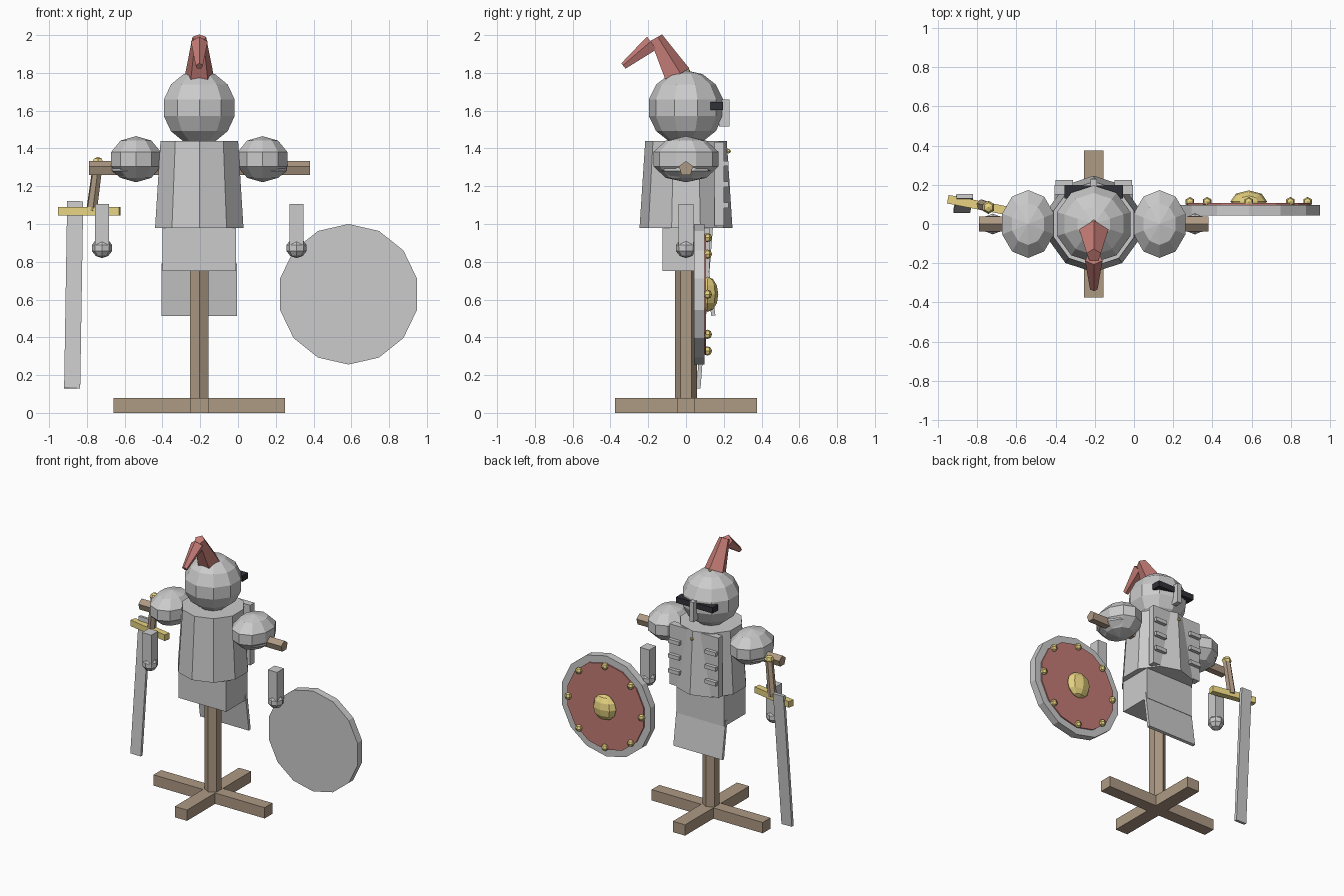
import bpy, bmesh, math
from mathutils import Vector, Matrix

if "Cube" in bpy.data.objects:
    bpy.data.objects.remove(bpy.data.objects["Cube"])

C = -0.205  # centre line of the stand


def mat(name, rgb):
    m = bpy.data.materials.new(name)
    m.diffuse_color = (*rgb, 1)
    m.use_nodes = True
    m.node_tree.nodes["Principled BSDF"].inputs["Base Color"].default_value = m.diffuse_color
    return m


WOOD = mat("wood", (0.42, 0.32, 0.23))
RED = mat("red", (0.55, 0.2, 0.18))
GOLD = mat("gold", (0.8, 0.65, 0.22))
BLACK = mat("black", (0.03, 0.03, 0.04))


def finish(name, bm, material):
    me = bpy.data.meshes.new(name)
    bm.to_mesh(me)
    bm.free()
    if material:
        me.materials.append(material)
    ob = bpy.data.objects.new(name, me)
    bpy.context.collection.objects.link(ob)
    return ob


def box(name, lo, hi, material=None, rot=None):
    lo, hi = Vector(lo), Vector(hi)
    bm = bmesh.new()
    m = Matrix.Translation((lo + hi) / 2)
    if rot:
        m = m @ rot
    bmesh.ops.create_cube(bm, size=1, matrix=m @ Matrix.Diagonal((*(hi - lo), 1)))
    return finish(name, bm, material)


def cone(name, a, b, r1, r2, sides, material=None):
    a, b = Vector(a), Vector(b)
    d = b - a
    m = Matrix.Translation((a + b) / 2)
    if d.xy.length > 1e-5:
        m = m @ d.to_track_quat('Z', 'Y').to_matrix().to_4x4()
    bm = bmesh.new()
    bmesh.ops.create_cone(bm, cap_ends=True, segments=sides, radius1=r1,
                          radius2=r2, depth=d.length, matrix=m)
    return finish(name, bm, material)


def ball(name, c, s, seg, rings, material=None):
    bm = bmesh.new()
    bmesh.ops.create_uvsphere(bm, u_segments=seg, v_segments=rings, radius=1,
                              matrix=Matrix.Translation(c) @ Matrix.Diagonal((*s, 1)))
    return finish(name, bm, material)


def beam(name, a, b, w, t, material=None):
    """Rectangular bar from a to b: w wide along x, t thick."""
    a, b = Vector(a), Vector(b)
    z = (b - a).normalized()
    y = z.cross(Vector((1, 0, 0))).normalized()
    x = y.cross(z)
    m = Matrix((x, y, z)).transposed().to_4x4()
    bm = bmesh.new()
    bmesh.ops.create_cube(bm, size=1, matrix=Matrix.Translation((a + b) / 2) @ m
                          @ Matrix.Diagonal((w, t, (b - a).length, 1)))
    return finish(name, bm, material)


# wooden stand
box("foot_bar_wide", (C - .455, -.045, 0), (C + .455, .045, .08), WOOD)
box("foot_bar_deep", (C - .05, -.375, 0), (C + .05, .375, .08), WOOD)
cone("post", (C, 0, .02), (C, 0, 1.45), .057, .057, 6, WOOD)
cone("arm_bar", (C - .585, 0, 1.293), (C + .585, 0, 1.293), .04, .04, 5, WOOD)

# body armour
cone("cuirass", (C, 0, .98), (C, 0, 1.44), .246, .216, 10)
box("breastplate", (C - .2, .15, .99), (C + .2, .2, 1.435))
box("waist_skirt", (C - .195, -.125, .75), (C + .195, .125, .985))
beam("front_tasset", (C, .145, .515), (C, .105, .79), .4, .022)
ball("chest_rivet", (C, .225, 1.385), (.012, .012, .012), 6, 4, GOLD)

# paired parts: shoulders, forearms, fists, chest ribs
for s, side in ((-1, "left"), (1, "right")):
    ball(f"{side}_shoulder", (C + s * .335, 0, 1.343), (.146, .182, .122), 10, 5)
    ball(f"{side}_shoulder_lower", (C + s * .345, 0, 1.305), (.13, .15, .075), 10, 5)
    x = C + s * .515
    box(f"{side}_forearm", (x - .038, -.04, .88), (x + .038, .04, 1.105))
    ball(f"{side}_fist", (x, 0, .873), (.056, .056, .053), 8, 5)
    for i in range(3):
        z = 1.1 + i * .11
        x = C + s * .15
        box(f"{side}_chest_rib_{i + 1}", (x - .045, .18, z - .014), (x + .045, .225, z + .014))

# helmet with visor slit, nose guard and plume
ball("helmet", (C, 0, 1.615), (.202, .202, .198), 10, 7)
box("visor_slit", (C - .15, .13, 1.603), (C + .15, .197, 1.645), BLACK)
box("nose_guard", (C - .017, .175, 1.515), (C + .017, .23, 1.66))
cone("plume_base", (C, -.05, 1.785), (C, -.16, 1.985), .078, .038, 5, RED)
cone("plume_tail", (C, -.178, 1.955), (C, -.33, 1.835), .047, .02, 5, RED)
ball("plume_rivet", (C, .01, 1.81), (.012, .012, .012), 6, 4, GOLD)

# round shield
SX, SZ = .585, .628
cone("shield", (SX, .043, SZ), (SX, .097, SZ), .372, .372, 14)
cone("shield_face", (SX, .08, SZ), (SX, .106, SZ), .32, .32, 14, RED)
ball("shield_boss", (SX, .115, SZ), (.093, .056, .093), 8, 6, GOLD)
for i in range(8):
    a = i * math.pi / 4
    ball(f"shield_rivet_{i + 1}", (SX + .3 * math.cos(a), .113, SZ + .3 * math.sin(a)),
         (.025, .025, .025), 6, 4, GOLD)

# sword
beam("sword_blade", (-.878, .066, .13), (-.862, .142, 1.12), .085, .022)
box("sword_guard", (-.952, .073, 1.045), (-.622, .117, 1.09), GOLD,
    Matrix.Rotation(math.radians(-11), 4, 'Z'))
cone("sword_grip", (-.775, .097, 1.07), (-.742, .085, 1.32), .03, .027, 6, WOOD)
ball("sword_pommel", (-.742, .085, 1.325), (.034, .034, .03), 6, 4, GOLD)
